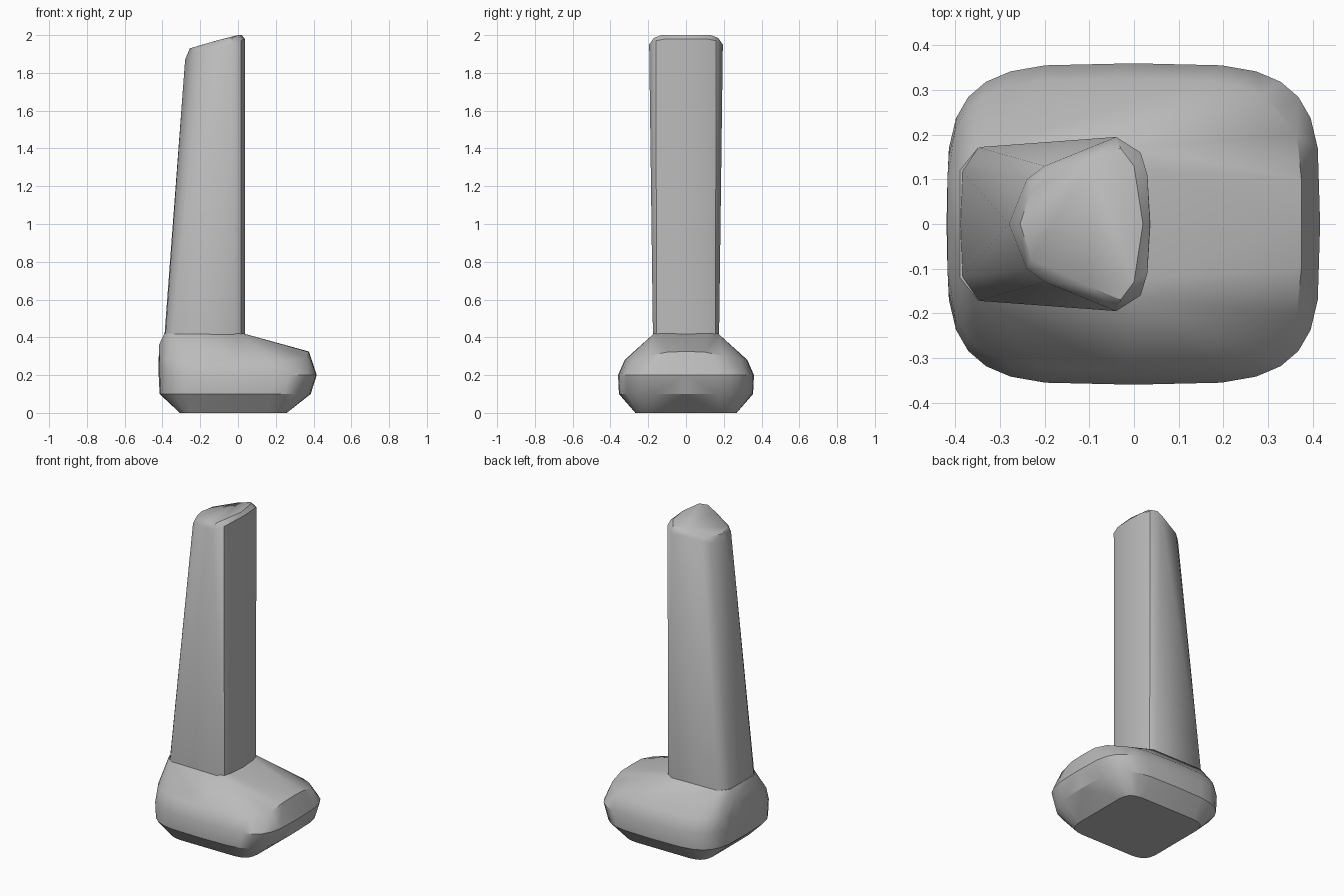
import bpy
import bmesh
from math import cos, sin, pi, radians, copysign

if "Cube" in bpy.data.objects:
    bpy.data.objects.remove(bpy.data.objects["Cube"], do_unlink=True)

grey = bpy.data.materials.new("plain grey")
grey.use_nodes = True
colour = (0.5, 0.5, 0.5, 1)
grey.diffuse_color = colour
grey.node_tree.nodes["Principled BSDF"].inputs["Base Color"].default_value = colour


def rounded_ring(left, right, half_depth, z, power=4, count=28):
    """Superellipse outline at one height."""
    middle, half_width = (left + right) / 2, (right - left) / 2

    def bend(value):
        return copysign(abs(value) ** (2 / power), value)

    angles = [2 * pi * i / count for i in range(count)]
    return [(middle + half_width * bend(cos(a)), half_depth * bend(sin(a)), z)
            for a in angles]


def mirrored(points):
    """Repeat points on the other side of the y = 0 plane."""
    return points + [(x, -y, z) for x, y, z in points if y]


def hull_object(name, points, angle):
    """Wrap points in a convex skin."""
    bm = bmesh.new()
    for point in points:
        bm.verts.new(point)
    result = bmesh.ops.convex_hull(bm, input=bm.verts)
    spare = {v for v in result["geom_interior"] + result["geom_unused"]
             if isinstance(v, bmesh.types.BMVert)}
    bmesh.ops.delete(bm, geom=list(spare), context="VERTS")
    bmesh.ops.dissolve_limit(bm, angle_limit=radians(1), verts=bm.verts, edges=bm.edges)
    bmesh.ops.recalc_face_normals(bm, faces=bm.faces)
    mesh = bpy.data.meshes.new(name)
    bm.to_mesh(mesh)
    bm.free()
    mesh.materials.append(grey)
    obj = bpy.data.objects.new(name, mesh)
    bpy.context.collection.objects.link(obj)
    bpy.ops.object.select_all(action="DESELECT")
    obj.select_set(True)
    bpy.context.view_layer.objects.active = obj
    bpy.ops.object.shade_smooth_by_angle(angle=radians(angle))
    return obj


# Chunky foot: flat sole, bulging sides, top sloping down to a front lip
sole = rounded_ring(-0.31, 0.26, 0.27, 0, power=7)
lower_side = rounded_ring(-0.415, 0.385, 0.355, 0.1)
upper_side = rounded_ring(-0.42, 0.417, 0.36, 0.2)
shoulder = rounded_ring(-0.42, 0.37, 0.325, 0.28)
lip = mirrored([(0.375, 0, 0.325), (0.375, 0.1, 0.322), (0.365, 0.2, 0.3)])
heel = mirrored([(-0.418, 0.1, 0.36)])
collar = mirrored([(-0.39, 0.12, 0.42), (-0.35, 0.17, 0.42),
                   (0, 0.17, 0.42), (0.03, 0.12, 0.42)])
hull_object("foot", sole + lower_side + upper_side + shoulder + lip + heel + collar, 32)

# Tall column: upright front, leaning tapered back, slanted rounded cap
column_base = mirrored([(-0.39, 0, 0.4), (-0.385, 0.12, 0.4), (-0.35, 0.172, 0.4),
                        (-0.02, 0.175, 0.4), (0.015, 0.155, 0.4),
                        (0.03, 0.11, 0.4), (0.037, 0, 0.4)])
cap_edge = mirrored([(-0.28, 0, 1.87), (-0.24, 0.1, 1.9), (-0.2, 0.13, 1.92),
                     (-0.04, 0.195, 1.95), (0.015, 0.16, 1.97),
                     (0.03, 0.11, 1.98), (0.036, 0, 1.98)])
cap_top = mirrored([(-0.255, 0, 1.93), (-0.23, 0.08, 1.937), (-0.1, 0.14, 1.975),
                    (-0.03, 0.17, 1.985), (0, 0.13, 2), (0.02, 0, 2)])
hull_object("column", column_base + cap_edge + cap_top, 35)
